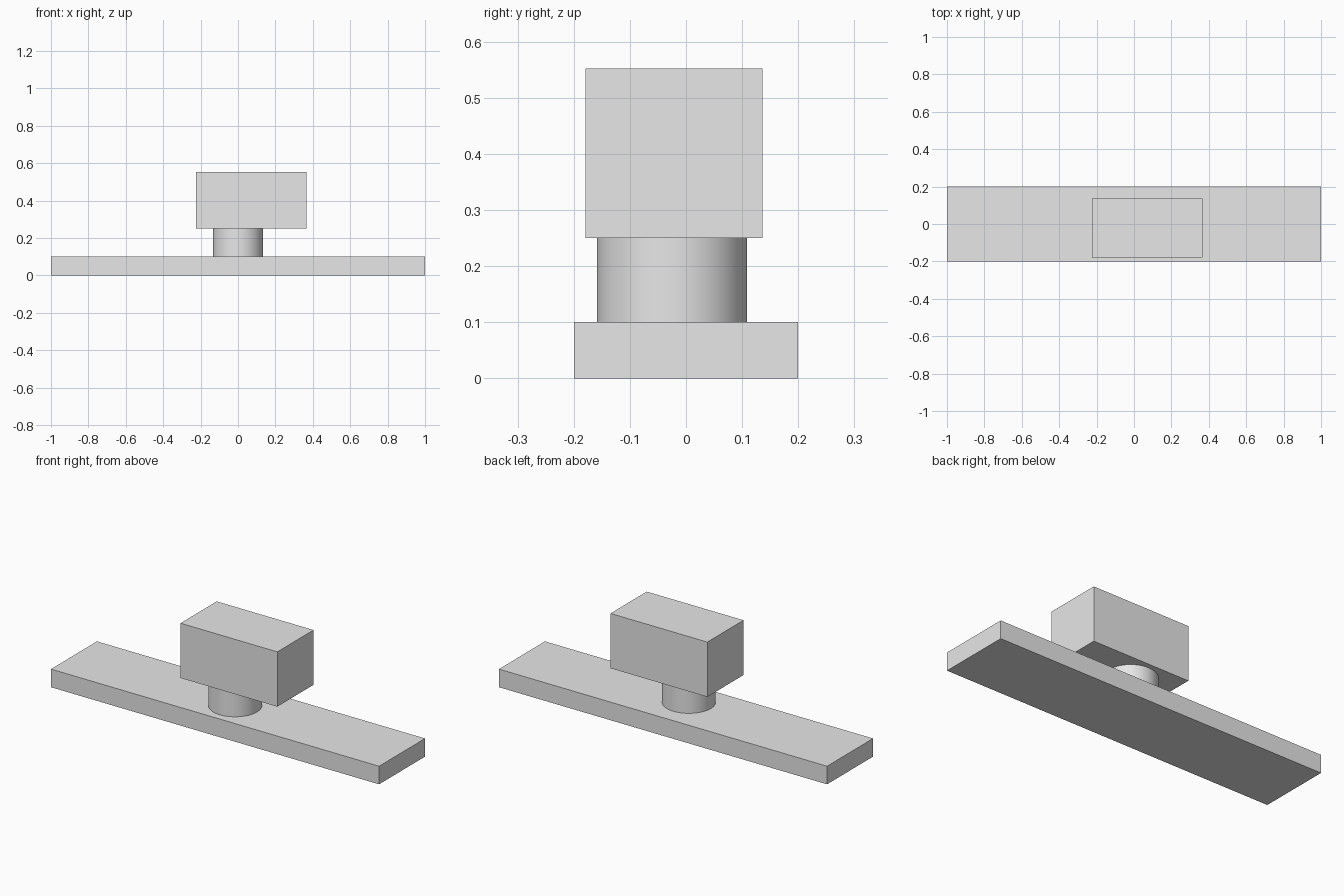
import bpy

cube = bpy.data.objects.get("Cube")
if cube:
    bpy.data.objects.remove(cube, do_unlink=True)

# Single plain grey material
grey = bpy.data.materials.new("light_grey")
grey.use_nodes = True
colour = (0.8, 0.8, 0.8, 1)
grey.diffuse_color = colour
grey.node_tree.nodes["Principled BSDF"].inputs["Base Color"].default_value = colour


def finish(name):
    obj = bpy.context.object
    obj.name = name
    obj.data.materials.append(grey)
    return obj


def box(name, low, high):
    centre = [(a + b) / 2 for a, b in zip(low, high)]
    bpy.ops.mesh.primitive_cube_add(size=1, location=centre)
    obj = finish(name)
    obj.scale = [b - a for a, b in zip(low, high)]
    bpy.ops.object.transform_apply(location=False, rotation=False, scale=True)
    return obj


# Long flat base
box("base_plank", (-1, -0.2, 0), (1, 0.2, 0.1))

# Round neck between base and block
bpy.ops.mesh.primitive_cylinder_add(
    vertices=64, radius=0.134, depth=0.15, location=(0, -0.025, 0.175))
finish("neck")
bpy.ops.object.shade_smooth_by_angle()

# Offset block on top
box("top_block", (-0.225, -0.179, 0.25), (0.365, 0.136, 0.552))
